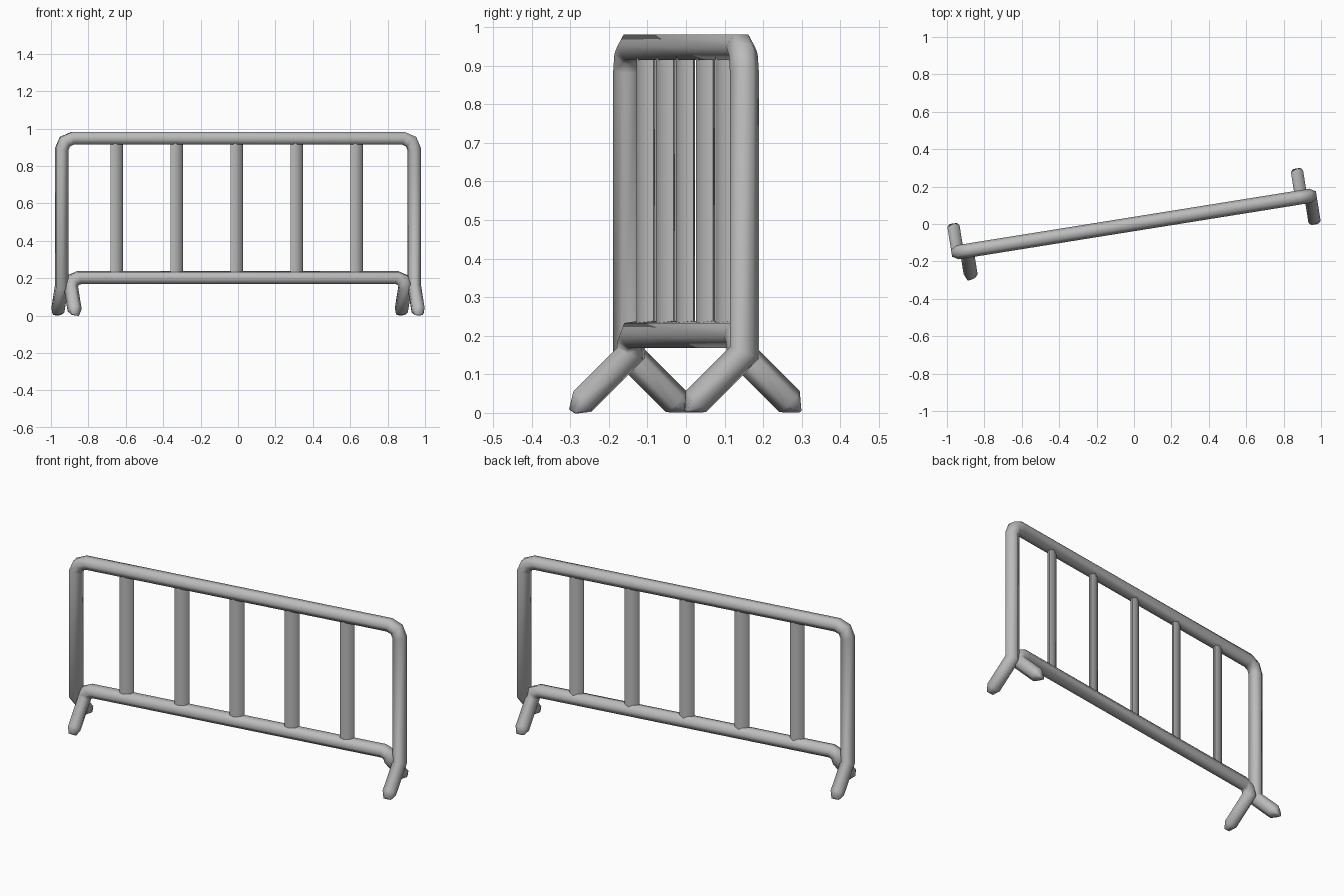
import bpy, bmesh, math
from mathutils import Vector, Matrix

cube = bpy.data.objects.get("Cube")
if cube:
    bpy.data.objects.remove(cube, do_unlink=True)

TURN = Matrix.Rotation(math.radians(9.1), 4, 'Z')   # whole barrier stands slightly turned
RADIUS = 0.038
SIDES = 6

steel = bpy.data.materials.new("galvanised_grey")
steel.use_nodes = True
grey = (0.5, 0.5, 0.5, 1)
steel.diffuse_color = grey
steel.node_tree.nodes["Principled BSDF"].inputs["Base Color"].default_value = grey


def finish(name, bm):
    bmesh.ops.recalc_face_normals(bm, faces=bm.faces)
    mesh = bpy.data.meshes.new(name)
    bm.to_mesh(mesh)
    bm.free()
    mesh.transform(TURN)
    mesh.materials.append(steel)
    obj = bpy.data.objects.new(name, mesh)
    bpy.context.collection.objects.link(obj)
    bpy.ops.object.select_all(action='DESELECT')
    obj.select_set(True)
    bpy.context.view_layer.objects.active = obj
    bpy.ops.object.shade_smooth_by_angle(angle=math.radians(65))
    return obj


def bent_tube(name, half):
    """Mitred hexagonal tube along half a path plus its half-turn copy, with wedge tips."""
    pts = [Vector(p) for p in half]
    pts += [Vector((-p.x, -p.y, p.z)) for p in reversed(pts)]
    dirs = [(b - a).normalized() for a, b in zip(pts, pts[1:])]
    side = Vector((1, 0, 0))
    ref = dirs[0].cross(side).normalized()
    bm = bmesh.new()
    rings = []
    for i, p in enumerate(pts):
        t_in = dirs[max(i - 1, 0)]
        t_out = dirs[min(i, len(dirs) - 1)]
        n = (t_in + t_out).normalized()
        tip = i in (0, len(pts) - 1)
        ring = []
        for k in range(SIDES):
            a = math.tau * k / SIDES
            off = (ref * math.cos(a) * (0.12 if tip else 1)
                   + t_in.cross(ref) * math.sin(a) * (0.65 if tip else 1)) * RADIUS
            off -= t_in * (off.dot(n) / t_in.dot(n))
            ring.append(bm.verts.new(p + off))
        rings.append(ring)
        ref = t_in.rotation_difference(t_out) @ ref
    for r, s in zip(rings, rings[1:]):
        for k in range(SIDES):
            j = (k + 1) % SIDES
            bm.faces.new((r[k], r[j], s[j], s[k]))
    bm.faces.new(rings[0])
    bm.faces.new(rings[-1])
    return finish(name, bm)


def foot(u, way):
    """Splayed foot from its tip up to the knee."""
    return [(u, way * 0.153, 0.004), (u, way * 0.127, 0.029), (u, 0, 0.155)]


# Outer frame: feet, posts and top rail in one bent tube
bent_tube("outer_frame", foot(0.955, -1) + [
    (0.955, 0, 0.888), (0.937, 0, 0.93), (0.895, 0, 0.948)])

# Lower rail with feet splayed the opposite way
bent_tube("lower_rail", foot(0.905, 1) + [
    (0.893, 0, 0.189), (0.86, 0, 0.203)])

# Upright infill bars: flattened, set at a slant to the rails
for i in range(5):
    bm = bmesh.new()
    bmesh.ops.create_cone(bm, cap_ends=True, segments=SIDES,
                          radius1=1, radius2=1, depth=0.73)
    bm.transform(Matrix.Translation(((i - 2) * 0.325 - 0.006, 0, 0.575))
                 @ Matrix.Rotation(math.radians(22), 4, 'Z')
                 @ Matrix.Diagonal((0.039, 0.02, 1, 1))
                 @ Matrix.Rotation(math.radians(30), 4, 'Z'))
    finish(f"infill_bar_{i + 1}", bm)
